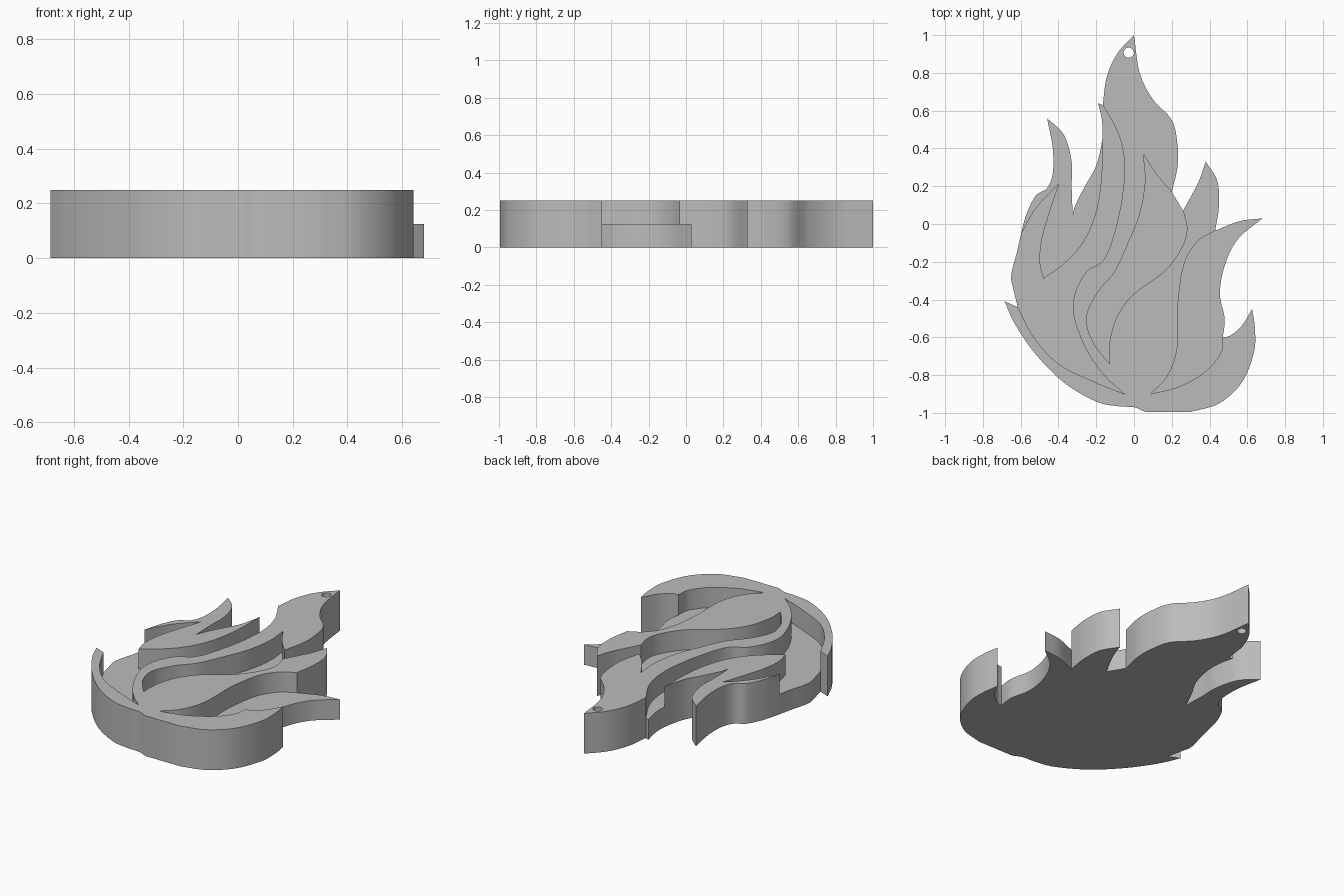
import bpy
import bmesh
from mathutils import Vector

HEIGHT = 0.25
FLOOR = 0.125

default_cube = bpy.data.objects.get("Cube")
if default_cube:
    bpy.data.objects.remove(default_cube, do_unlink=True)


def smooth_run(points, steps=8):
    """Curve through the points; the end point is left to the next run."""
    pts = [Vector(p) for p in points]
    if len(pts) == 2:
        return pts[:1]
    pts = [pts[0] * 2 - pts[1]] + pts + [pts[-1] * 2 - pts[-2]]
    result = []
    for a, b, c, d in zip(pts, pts[1:], pts[2:], pts[3:]):
        for i in range(steps):
            t = i / steps
            result.append(0.5 * (2 * b + (c - a) * t
                                 + (2 * a - 5 * b + 4 * c - d) * t ** 2
                                 + (3 * b - a - 3 * c + d) * t ** 3))
    return result


def closed_profile(runs):
    """Join smooth runs with sharp corners; gaps become straight lines."""
    profile = []
    for run, following in zip(runs, runs[1:] + runs[:1]):
        profile += smooth_run(run)
        if run[-1] != following[0]:
            profile.append(Vector(run[-1]))
    return profile


def extrude_profile(name, profile, bottom, top):
    mesh = bpy.data.meshes.new(name)
    bm = bmesh.new()
    face = bm.faces.new([bm.verts.new((p.x, p.y, bottom)) for p in profile])
    extruded = bmesh.ops.extrude_face_region(bm, geom=[face])
    upper = [v for v in extruded["geom"] if isinstance(v, bmesh.types.BMVert)]
    bmesh.ops.translate(bm, verts=upper, vec=(0, 0, top - bottom))
    bmesh.ops.recalc_face_normals(bm, faces=bm.faces)
    bm.to_mesh(mesh)
    bm.free()
    obj = bpy.data.objects.new(name, mesh)
    bpy.context.collection.objects.link(obj)
    return obj


def carve(target, cutter):
    """Subtract the cutter from the target, then discard it."""
    cutter.hide_render = True
    modifier = target.modifiers.new(cutter.name, "BOOLEAN")
    modifier.operation = "DIFFERENCE"
    modifier.solver = "EXACT"
    modifier.object = cutter
    bpy.ops.object.select_all(action="DESELECT")
    target.select_set(True)
    bpy.context.view_layer.objects.active = target
    bpy.ops.object.modifier_apply(modifier=modifier.name)
    bpy.data.objects.remove(cutter, do_unlink=True)


# Outer silhouette, anticlockwise from the top tip
main_flame_left = [(0, 1), (-.09, .9), (-.145, .775), (-.165, .63)]
ribbon_end = [(-.165, .63), (-.19, .64)]
valley_right = [(-.19, .64), (-.17, .55), (-.168, .45), (-.2, .31),
                (-.26, .2), (-.31, .1), (-.325, .05)]
left_flame_inner = [(-.325, .05), (-.33, .2), (-.33, .33), (-.37, .47), (-.46, .56)]
left_flame_outer = [(-.46, .56), (-.43, .4), (-.43, .27), (-.46, .19),
                    (-.52, .15), (-.57, .05), (-.6, -.06)]
left_waist = [(-.6, -.06), (-.62, -.15), (-.65, -.27), (-.64, -.34), (-.615, -.44)]
left_rim_end = [(-.615, -.44), (-.685, -.41)]
left_rim = [(-.685, -.41), (-.63, -.53), (-.52, -.69), (-.37, -.84),
            (-.2, -.94), (-.08, -.965), (0, -.97), (.06, -.995)]
bottom_edge = [(.06, -.995), (.3, -.995)]
right_rim = [(.3, -.995), (.45, -.95), (.57, -.84), (.635, -.68),
             (.64, -.55), (.625, -.45)]
right_rim_end = [(.625, -.45), (.57, -.54), (.51, -.59), (.47, -.6)]
side_tongue_lower = [(.47, -.6), (.48, -.5), (.455, -.37), (.48, -.22),
                     (.55, -.08), (.68, .03)]
side_tongue_upper = [(.68, .03), (.56, .015), (.43, -.035)]
right_flame_outer = [(.43, -.035), (.45, .1), (.44, .23), (.38, .33)]
right_flame_inner = [(.38, .33), (.34, .22), (.26, .07)]
notch = [(.26, .07), (.2, .17)]
main_flame_right = [(.2, .17), (.23, .3), (.23, .42), (.2, .55),
                    (.1, .66), (.03, .8), (0, 1)]

flame = extrude_profile("flame_charm", closed_profile([
    main_flame_left, ribbon_end, valley_right, left_flame_inner,
    left_flame_outer, left_waist, left_rim_end, left_rim, bottom_edge,
    right_rim, right_rim_end, side_tongue_lower, side_tongue_upper,
    right_flame_outer, right_flame_inner, notch, main_flame_right,
]), 0, HEIGHT)

# Left groove: wraps the small ridge and runs down beside the left rim
left_groove = [
    [(-.6, -.06), (-.535, .06), (-.47, .14), (-.4, .21)],
    [(-.4, .21), (-.45, .06), (-.49, -.08), (-.5, -.2), (-.48, -.29)],
    [(-.48, -.29), (-.37, -.21), (-.27, -.1), (-.2, .06), (-.17, .25), (-.168, .45)],
    [(-.22, .48), (-.22, .68)],
    [(-.165, .63), (-.08, .47), (-.05, .3), (-.07, .1), (-.12, -.1),
     (-.17, -.2), (-.25, -.25), (-.31, -.36), (-.32, -.48), (-.26, -.65),
     (-.16, -.8), (-.05, -.9)],
    [(-.05, -.9), (-.2, -.84), (-.4, -.74), (-.53, -.6), (-.615, -.44)],
    [(-.68, -.39), (-.75, -.2)],
    [(-.75, -.2), (-.7, -.06)],
]

# Centre groove: opens at the notch between main and right flames
centre_groove = [
    [(.05, .37), (.06, .22), (.03, .05), (-.03, -.1), (-.1, -.25),
     (-.19, -.36), (-.25, -.49), (-.22, -.62), (-.13, -.74)],
    [(-.13, -.74), (-.13, -.63), (-.09, -.49), (0, -.37), (.16, -.25),
     (.25, -.13), (.28, -.03), (.26, .07)],
    [(.26, .07), (.25, .14)],
    [(.2, .17), (.12, .26), (.05, .37)],
]

# Right groove: continues outward as the low side tongue
right_groove = [
    [(.09, -.9), (.18, -.8), (.23, -.65), (.235, -.4), (.27, -.2),
     (.34, -.09), (.43, -.035)],
    [(.5, .05), (.72, .1)],
    [(.75, -.1), (.62, -.3)],
    [(.47, -.6), (.46, -.68), (.38, -.78), (.24, -.86), (.09, -.9)],
]

grooves = {"left_groove": left_groove, "centre_groove": centre_groove,
           "right_groove": right_groove}
for groove_name, runs in grooves.items():
    carve(flame, extrude_profile(groove_name, closed_profile(runs),
                                 FLOOR, HEIGHT + 0.1))

# Hanging hole near the top tip
bpy.ops.mesh.primitive_cylinder_add(vertices=32, radius=.027, depth=1,
                                    location=(-.028, .907, FLOOR))
hole = bpy.context.object
hole.name = "hanging_hole"
carve(flame, hole)

# Plain grey finish
grey = bpy.data.materials.new("plain grey")
grey.use_nodes = True
colour = (.5, .5, .5, 1)
grey.diffuse_color = colour
grey.node_tree.nodes["Principled BSDF"].inputs["Base Color"].default_value = colour
flame.data.materials.clear()
flame.data.materials.append(grey)

flame.select_set(True)
bpy.context.view_layer.objects.active = flame
bpy.ops.object.shade_smooth_by_angle()
